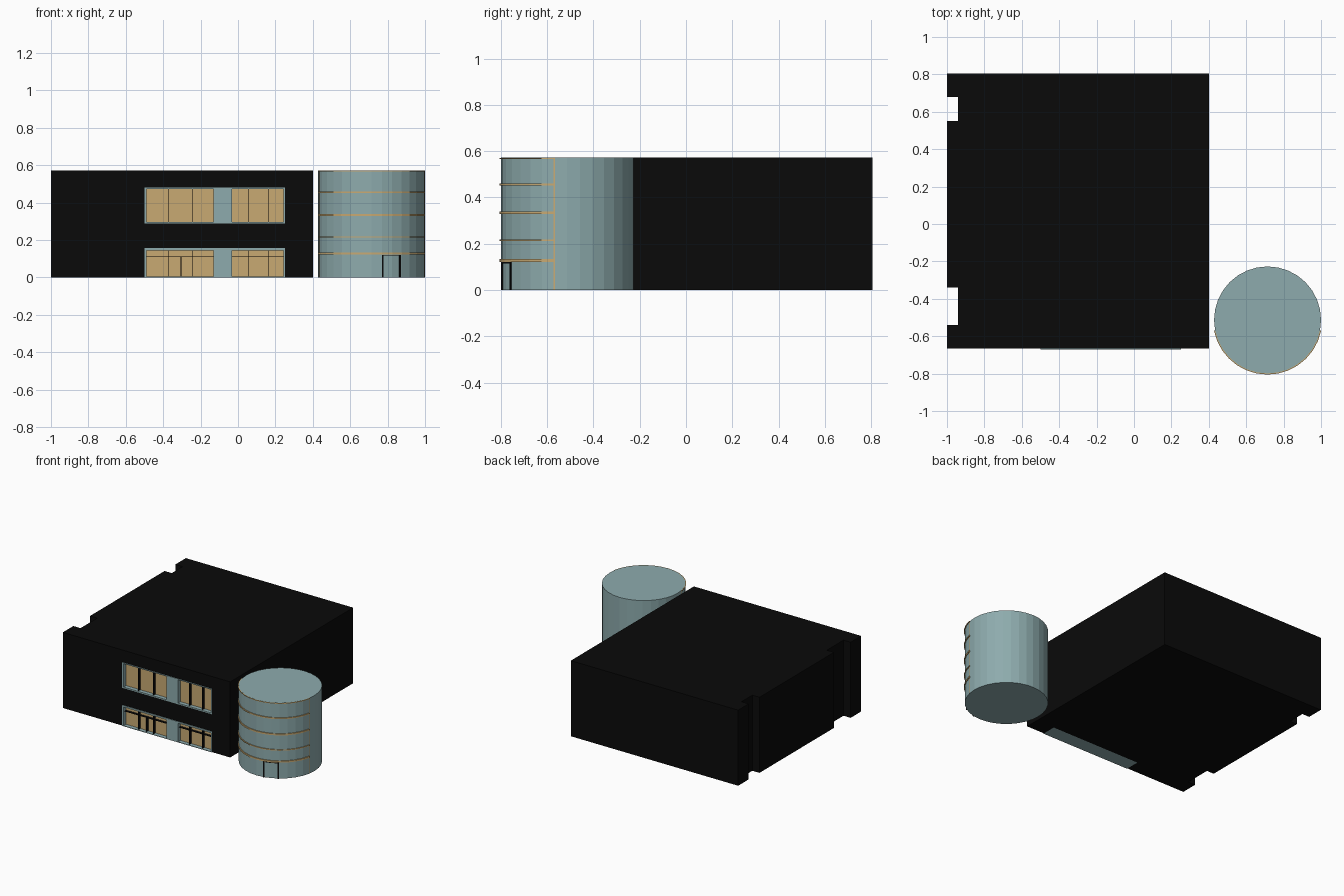
import bpy, bmesh
from math import cos, sin, radians

if "Cube" in bpy.data.objects:
    bpy.data.objects.remove(bpy.data.objects["Cube"])


def material(name, rgb):
    m = bpy.data.materials.new(name)
    m.diffuse_color = (*rgb, 1)
    m.use_nodes = True
    m.node_tree.nodes["Principled BSDF"].inputs["Base Color"].default_value = m.diffuse_color
    return m


BLACK = material("black_wall", (0.003, 0.003, 0.003))
TEAL = material("teal_glass", (0.27, 0.41, 0.42))
TAN = material("tan_panel", (0.58, 0.40, 0.17))


def prism(name, pts, z0, z1, mat):
    """Closed outline (counter-clockwise) raised from z0 to z1."""
    bm = bmesh.new()
    face = bm.faces.new([bm.verts.new((x, y, z0)) for x, y in pts])
    top = bmesh.ops.extrude_face_region(bm, geom=[face])["geom"]
    bmesh.ops.translate(bm, vec=(0, 0, z1 - z0),
                        verts=[v for v in top if isinstance(v, bmesh.types.BMVert)])
    bmesh.ops.recalc_face_normals(bm, faces=bm.faces)
    me = bpy.data.meshes.new(name)
    bm.to_mesh(me)
    bm.free()
    ob = bpy.data.objects.new(name, me)
    bpy.context.collection.objects.link(ob)
    me.materials.append(mat)
    return ob


def box(name, x0, x1, y0, y1, z0, z1, mat):
    return prism(name, [(x0, y0), (x1, y0), (x1, y1), (x0, y1)], z0, z1, mat)


# Main hall with two full-height notches in its left wall
L, N, R, F, B, H = -1.0, -0.94, 0.40, -0.665, 0.805, 0.572
hall = prism("hall", [(L, F), (R, F), (R, B), (L, B), (L, 0.68), (N, 0.68), (N, 0.55),
                      (L, 0.55), (L, -0.34), (N, -0.34), (N, -0.54), (L, -0.54)], 0, H, BLACK)

# Window strips: recess, teal surround, tan panes and thin mullions
WX0, WX1, FRONT, PANE, DEEP = -0.50, 0.25, -0.67, -0.64, -0.56
BAYS = [(-0.488, -0.13), (-0.033, 0.242)]


def window_strip(level, z0, z1, p0, p1, splits, transoms):
    cut = box(level + "_cutter", WX0, WX1, F - 0.05, DEEP, z0 - (0.05 if z0 == 0 else 0), z1, BLACK)
    cut.hide_render = True
    cut.hide_viewport = True
    mod = hall.modifiers.new(level + "_recess", 'BOOLEAN')
    mod.operation = 'DIFFERENCE'
    mod.solver = 'EXACT'
    mod.object = cut
    box(level + "_backing", WX0, WX1, PANE + 0.004, DEEP, z0, z1, TEAL)
    box(level + "_head", WX0, WX1, FRONT, PANE + 0.004, p1, z1, TEAL)
    box(level + "_sill", WX0, WX1, FRONT, PANE + 0.004, z0, p0, TEAL)
    (a0, a1), (b0, b1) = BAYS
    for i, (x0, x1) in enumerate([(WX0, a0), (a1, b0), (b1, WX1)]):
        box(f"{level}_pier_{i}", x0, x1, FRONT, PANE + 0.004, p0, p1, TEAL)
    for i, (x0, x1) in enumerate(BAYS):
        box(f"{level}_pane_{i}", x0, x1, PANE, PANE + 0.004, p0, p1, TAN)
    for i, (x, top) in enumerate(splits):
        box(f"{level}_mullion_{i}", x - 0.002, x + 0.002, FRONT + 0.006, PANE, p0, top, BLACK)
    for i, z in enumerate(transoms):
        for j, (x0, x1) in enumerate(BAYS):
            box(f"{level}_transom_{i}_{j}", x0, x1, FRONT + 0.012, PANE, z - 0.002, z + 0.002, BLACK)


MULLIONS = [-0.37, -0.245, 0.055, 0.165]
window_strip("upper_window", 0.288, 0.48, 0.297, 0.473, [(x, 0.473) for x in MULLIONS], [])
window_strip("lower_window", 0.0, 0.157, 0.004, 0.145,
             [(x, 0.145) for x in MULLIONS] + [(-0.305, 0.108)], [0.11])

# Round tower, 32 flat sides
CX, CY, RAD, STEP = 0.714, -0.513, 0.286, 11.25


def arc(r, degrees):
    return [(CX + r * cos(radians(d)), CY + r * sin(radians(d))) for d in degrees]


prism("tower", arc(RAD, [i * STEP for i in range(32)]), 0, H, TEAL)


def curved_strip(name, degrees, z0, z1, out, mat):
    prism(name, arc(RAD + out, degrees) + arc(RAD - 0.003, degrees[::-1]), z0, z1, mat)


# Thin bands round the front of the tower, closed by upright strips
front = [180 + STEP * i for i in range(1, 16)]
for i, (z, h) in enumerate([(0.128, 0.012), (0.216, 0.007), (0.334, 0.012),
                            (0.456, 0.009), (0.569, 0.005)]):
    curved_strip(f"tower_band_{i}", front, z - h / 2, z + h / 2, 0.006, TAN)
for side, d in (("left", 180 + STEP), ("right", 360 - STEP)):
    curved_strip(f"tower_upright_{side}", [d - 0.7, d + 0.7], 0, H, 0.001, TAN)

# Tower door frame
for i, d in enumerate((282.0, 302.0)):
    curved_strip(f"door_post_{i}", [d - 0.9, d + 0.9], 0, 0.12, 0.005, BLACK)
curved_strip("door_head", [281.1, 292.5, 302.9], 0.116, 0.121, 0.005, BLACK)
